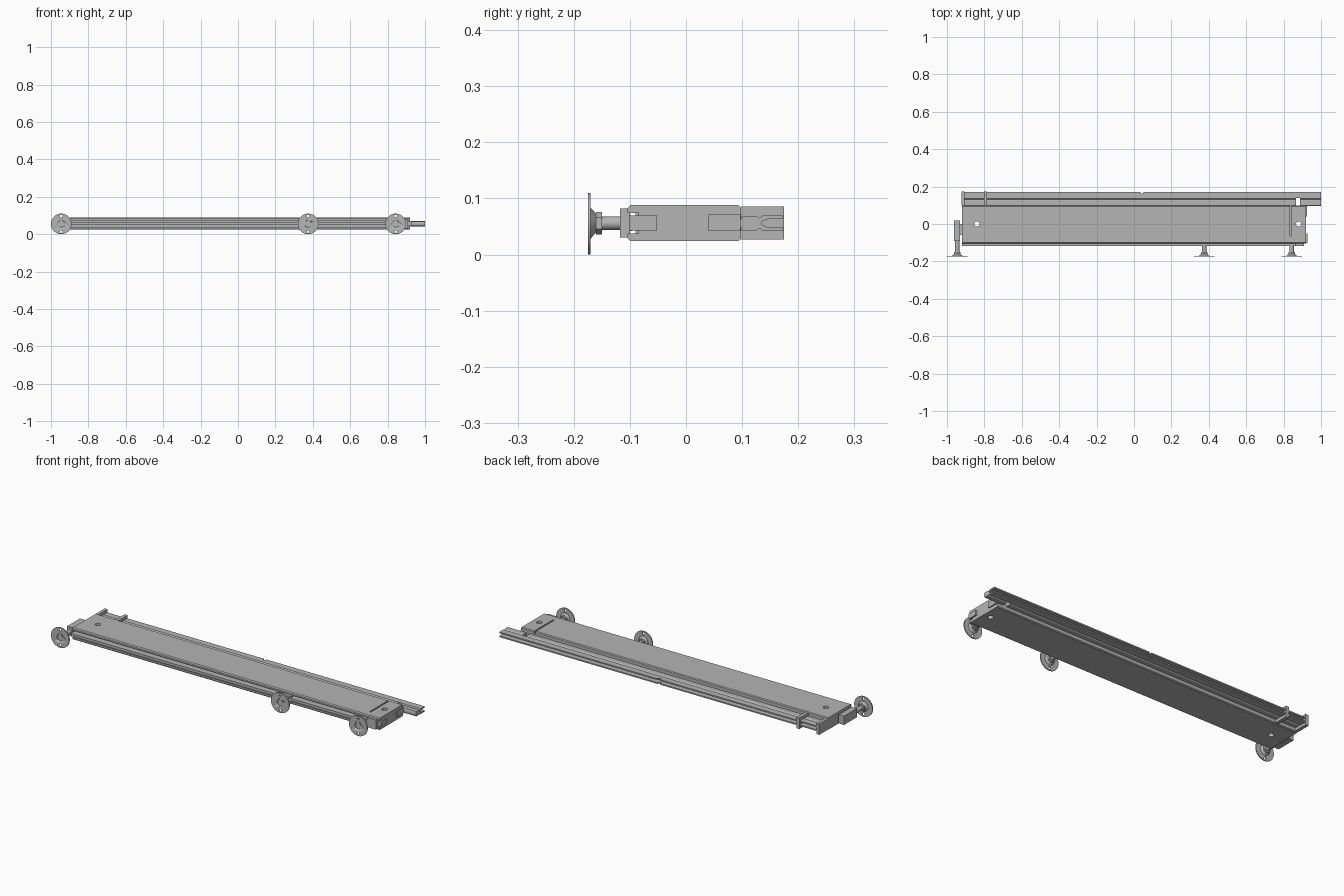
import bpy, bmesh, math
from mathutils import Matrix, Vector

cube = bpy.data.objects.get("Cube")
if cube:
    bpy.data.objects.remove(cube, do_unlink=True)

grey = bpy.data.materials.new("satin_grey")
grey.use_nodes = True
grey.diffuse_color = (0.46, 0.46, 0.46, 1)
grey.node_tree.nodes["Principled BSDF"].inputs["Base Color"].default_value = grey.diffuse_color
MID = 0.056


def finish(name, bm, smooth=False):
    bmesh.ops.recalc_face_normals(bm, faces=bm.faces)
    mesh = bpy.data.meshes.new(name)
    bm.to_mesh(mesh)
    bm.free()
    mesh.materials.append(grey)
    ob = bpy.data.objects.new(name, mesh)
    bpy.context.collection.objects.link(ob)
    if smooth:
        bpy.ops.object.select_all(action='DESELECT')
        bpy.context.view_layer.objects.active = ob
        ob.select_set(True)
        bpy.ops.object.shade_smooth_by_angle(angle=math.radians(35))
    return ob


def box(name, x, y, z):
    bm = bmesh.new()
    size = [b - a for a, b in (x, y, z)]
    centre = Vector([(a + b) / 2 for a, b in (x, y, z)])
    bmesh.ops.create_cube(bm, size=1, matrix=Matrix.Translation(centre) @ Matrix.Diagonal((*size, 1)))
    return finish(name, bm)


def extrude_x(name, profile, x0, x1):
    """Sweep a (y, z) outline along x."""
    bm = bmesh.new()
    face = bm.faces.new([bm.verts.new((x0, y, z)) for y, z in profile])
    new = bmesh.ops.extrude_face_region(bm, geom=[face])["geom"]
    bmesh.ops.translate(bm, vec=(x1 - x0, 0, 0),
                        verts=[v for v in new if isinstance(v, bmesh.types.BMVert)])
    return finish(name, bm)


def mirrored(half):
    """Complete an upper half outline of (y, height above middle)."""
    return [(y, MID + h) for y, h in half] + [(y, MID - h) for y, h in reversed(half)]


def cylinder(name, centre, radius, depth, axis='Z', sides=24, top=None):
    bm = bmesh.new()
    turn = Matrix.Rotation(math.pi / 2, 4, 'X') if axis == 'Y' else Matrix()
    bmesh.ops.create_cone(bm, cap_ends=True, segments=sides, radius1=radius,
                          radius2=radius if top is None else top, depth=depth,
                          matrix=Matrix.Translation(centre) @ turn)
    return finish(name, bm, smooth=sides > 8)


def cut(target, cutters):
    for c in cutters:
        c.hide_render = True
        c.hide_viewport = True
        c.display_type = 'WIRE'
        m = target.modifiers.new(c.name, 'BOOLEAN')
        m.operation = 'DIFFERENCE'
        m.solver = 'EXACT'
        m.object = c


# Main board with chamfered edges and a groove along the front
board = extrude_x("board", mirrored([
    (-0.085, 0.006), (-0.085, 0.018), (-0.104, 0.018), (-0.104, 0.027),
    (-0.099, 0.032), (0.093, 0.032), (0.098, 0.028)]), -0.92, 0.92)
cut(board, [
    cylinder("left_hole_cutter", (0.88, 0, MID), 0.014, 0.2),
    cylinder("right_hole_cutter", (-0.84, 0, MID), 0.014, 0.2),
    box("slot_cutter", (0.835, 0.843), (-0.065, 0.11), (0.075, 0.1)),
])

# Front lips above and below the groove
box("front_web", (-0.92, 0.91), (-0.118, -0.08), (0.049, 0.063))

# Forked rail along the back
rail = extrude_x("back_rail", mirrored([
    (0.097, 0.004), (0.1, 0.013), (0.125, 0.013), (0.131, 0.009),
    (0.137, 0.014), (0.172, 0.014), (0.172, 0.007), (0.145, 0.007),
    (0.135, 0.003)]), -0.91, 1.0)
cut(rail, [
    box("rail_notch_cutter", (0.866, 0.888), (0.08, 0.138), (0, 0.12)),
    box("rail_joint_cutter", (0.036, 0.05), (0.162, 0.19), (0, 0.12)),
])

# Clips wrapped round the back rail
box("end_clip", (-0.922, -0.905), (0.098, 0.175), (0.027, 0.086))
box("inner_clip", (-0.803, -0.785), (0.098, 0.175), (0.027, 0.086))

# Fittings on both ends
box("left_end_plate", (0.915, 0.926), (0.04, 0.097), (0.042, 0.071))
box("left_end_block", (0.9, 0.928), (-0.102, -0.052), (0.043, 0.07))
box("left_front_latch", (0.86, 0.91), (-0.118, -0.1), (0.03, 0.082))
box("right_end_bracket", (-0.962, -0.93), (-0.09, 0.02), (0.032, 0.08))
box("right_end_bracket_arm", (-0.935, -0.91), (-0.06, 0.0), (0.045, 0.067))

# Three feet: rod, nut, flared hub and round drilled pad
for label, x in (("right", -0.945), ("middle", 0.375), ("left", 0.843)):
    cylinder(label + "_foot_rod", (x, -0.122, MID), 0.012, 0.07, 'Y')
    cylinder(label + "_foot_nut", (x, -0.155, MID), 0.02, 0.01, 'Y', sides=6)
    cylinder(label + "_foot_hub", (x, -0.165, MID), 0.016, 0.011, 'Y', sides=32, top=0.028)
    pad = cylinder(label + "_foot_pad", (x, -0.1725, 0.055), 0.055, 0.005, 'Y', sides=48)
    cutters = [cylinder(label + "_pad_hole_cutter", (x, -0.1725, 0.055 + s * 0.042),
                        0.007, 0.03, 'Y', sides=16) for s in (-1, 1)]
    cutters.append(cylinder(label + "_pad_recess_cutter", (x, -0.175, 0.055), 0.018, 0.006, 'Y'))
    cut(pad, cutters)
    if label != "right":
        box(label + "_foot_collar", (x - 0.022, x + 0.022), (-0.115, -0.095), (0.042, 0.07))
